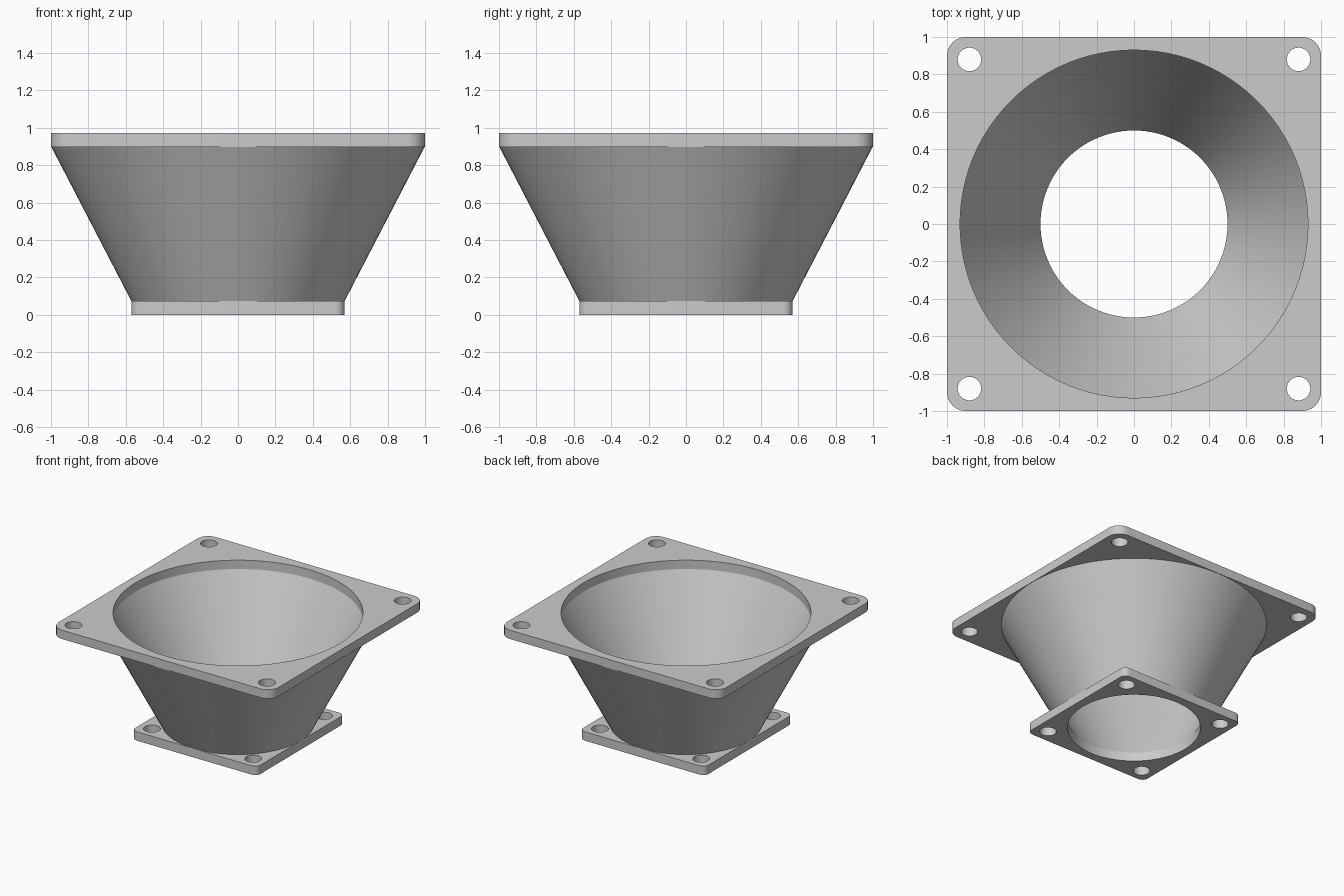
import bpy, bmesh
from math import sin, cos, pi, radians

cube = bpy.data.objects.get("Cube")
if cube:
    bpy.data.objects.remove(cube, do_unlink=True)

grey = bpy.data.materials.new("plain_grey")
grey.use_nodes = True
colour = (0.6, 0.6, 0.6, 1)
grey.diffuse_color = colour
grey.node_tree.nodes["Principled BSDF"].inputs["Base Color"].default_value = colour

PLATE = 0.073      # flange thickness
TOP = 0.971        # overall height
SEGMENTS = 96


def finish(bm, name):
    bmesh.ops.recalc_face_normals(bm, faces=bm.faces[:])
    mesh = bpy.data.meshes.new(name)
    bm.to_mesh(mesh)
    bm.free()
    mesh.materials.append(grey)
    obj = bpy.data.objects.new(name, mesh)
    bpy.context.collection.objects.link(obj)
    bpy.ops.object.select_all(action='DESELECT')
    obj.select_set(True)
    bpy.context.view_layer.objects.active = obj
    bpy.ops.object.shade_smooth_by_angle(angle=radians(30))


def circle(x, y, r, n):
    return [(x + r * cos(2 * pi * i / n), y + r * sin(2 * pi * i / n)) for i in range(n)]


def rounded_square(half, r, steps=8):
    points = []
    for corner, (sx, sy) in enumerate([(1, 1), (-1, 1), (-1, -1), (1, -1)]):
        for i in range(steps + 1):
            a = pi / 2 * (corner + i / steps)
            points.append((sx * (half - r) + r * cos(a), sy * (half - r) + r * sin(a)))
    return points


def flange(name, z, half, corner, bore, hole_at, hole_r):
    """Rounded square plate with a central bore and four screw holes."""
    loops = [rounded_square(half, corner), circle(0, 0, bore, SEGMENTS)]
    loops += [circle(sx * hole_at, sy * hole_at, hole_r, 32) for sx in (-1, 1) for sy in (-1, 1)]
    bm = bmesh.new()
    for loop in loops:
        verts = [bm.verts.new((x, y, z)) for x, y in loop]
        for i, v in enumerate(verts):
            bm.edges.new((verts[i - 1], v))
    bmesh.ops.triangle_fill(bm, use_beauty=True, edges=bm.edges[:], normal=(0, 0, 1))
    raised = bmesh.ops.extrude_face_region(bm, geom=bm.faces[:], use_keep_orig=True)
    top = [g for g in raised["geom"] if isinstance(g, bmesh.types.BMVert)]
    bmesh.ops.translate(bm, verts=top, vec=(0, 0, PLATE))
    finish(bm, name)


def revolve(name, profile):
    """Closed (radius, height) profile turned about the z axis."""
    bm = bmesh.new()
    rings = [[bm.verts.new((x, y, z)) for x, y in circle(0, 0, r, SEGMENTS)] for r, z in profile]
    for k, ring in enumerate(rings):
        last = rings[k - 1]
        for i in range(SEGMENTS):
            bm.faces.new((last[i - 1], last[i], ring[i], ring[i - 1]))
    finish(bm, name)


flange("bottom_flange", 0, 0.57, 0.05, 0.5, 0.46, 0.063)
flange("top_flange", TOP - PLATE, 1.0, 0.1, 0.93, 0.88, 0.063)

# Hollow tapered duct joining the two flanges
revolve("tapered_duct", [(0.5, PLATE), (0.57, PLATE), (0.998, TOP - PLATE), (0.93, TOP - PLATE)])
